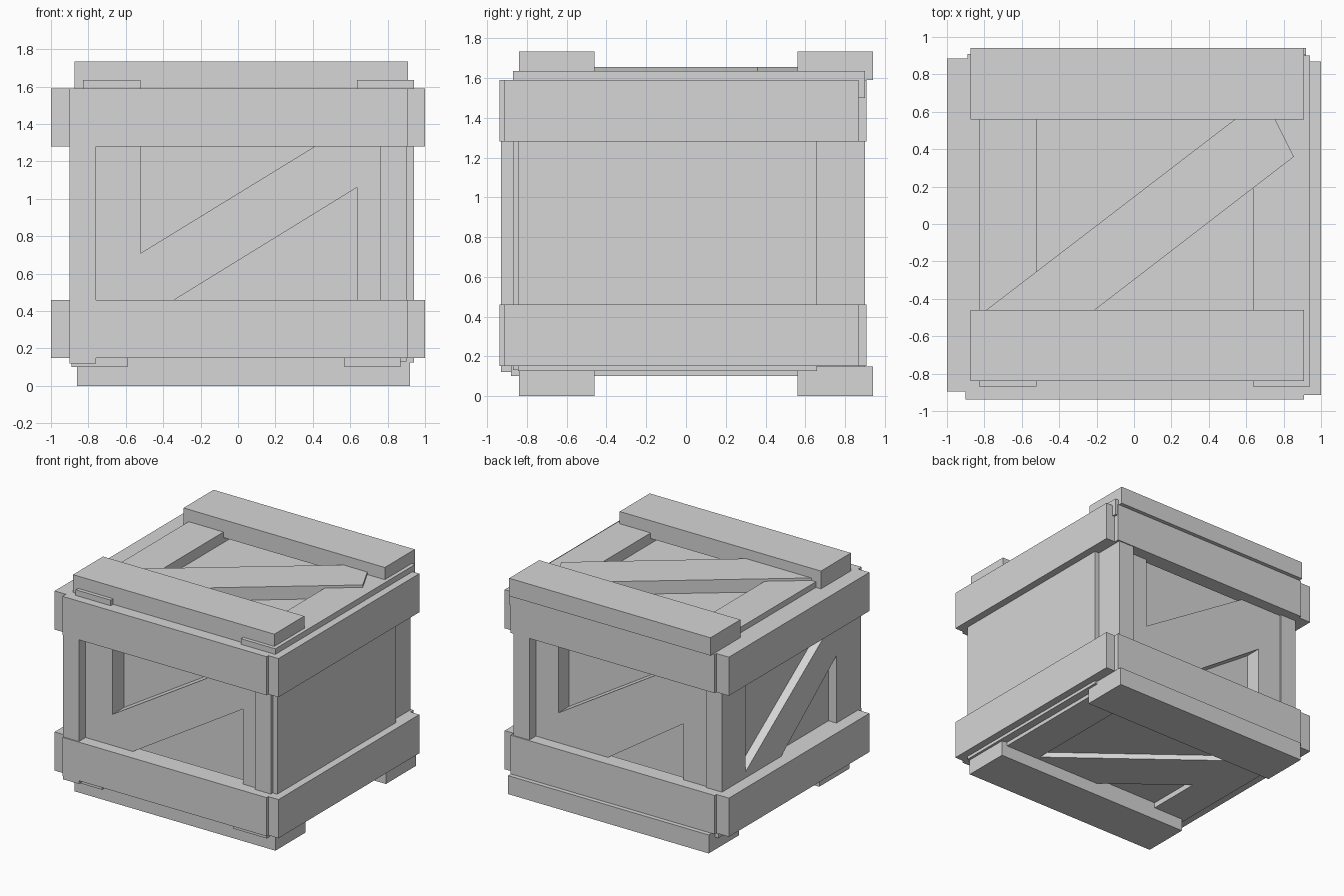
import bpy
import bmesh
from mathutils import Vector

cube = bpy.data.objects.get("Cube")
if cube:
    bpy.data.objects.remove(cube, do_unlink=True)

# One plain grey for the whole crate
grey = bpy.data.materials.new("crate_grey")
grey.use_nodes = True
grey.diffuse_color = (0.67, 0.67, 0.67, 1)
grey.node_tree.nodes["Principled BSDF"].inputs["Base Color"].default_value = grey.diffuse_color


def finish(name, bm):
    bmesh.ops.recalc_face_normals(bm, faces=bm.faces)
    mesh = bpy.data.meshes.new(name)
    bm.to_mesh(mesh)
    bm.free()
    mesh.materials.append(grey)
    obj = bpy.data.objects.new(name, mesh)
    bpy.context.scene.collection.objects.link(obj)


def box(name, x, y, z):
    """Board filling the given x, y and z ranges."""
    bm = bmesh.new()
    bmesh.ops.create_cube(bm, size=1)
    for v in bm.verts:
        v.co = Vector(r[0] + (c + 0.5) * (r[1] - r[0]) for r, c in zip((x, y, z), v.co))
    finish(name, bm)


def brace(name, outline, axis, depth):
    """Flat outline in the two other axes, extruded along axis over depth."""
    bm = bmesh.new()
    verts = []
    for p in outline:
        co = list(p)
        co.insert(axis, depth[0])
        verts.append(bm.verts.new(co))
    face = bm.faces.new(verts)
    new = bmesh.ops.extrude_face_region(bm, geom=[face])["geom"]
    move = Vector((0, 0, 0))
    move[axis] = depth[1] - depth[0]
    bmesh.ops.translate(bm, vec=move, verts=[g for g in new if isinstance(g, bmesh.types.BMVert)])
    finish(name, bm)


LOW, HIGH = (0.15, 0.46), (1.28, 1.59)      # heights of the two board rings
UPRIGHT = (0.15, 1.59)
FRONT, BACK = (-0.845, -0.66), (0.66, 0.815)  # depth of front and back frames

# Inner box
box("inner_box", (-0.83, 0.8), (-0.7, 0.68), (0.143, 1.55))

# Rings of horizontal boards
for ring, z in (("lower", LOW), ("upper", HIGH)):
    box(ring + "_front_board", (-0.9, 0.91), (-0.938, -0.78), z)
    box(ring + "_back_board", (-0.89, 0.92), (0.78, 0.908), z)
    box(ring + "_left_board", (0.88, 1), (-0.915, 0.868), z)
    box(ring + "_right_board", (-1, -0.88), (-0.895, 0.885), z)
    box(ring + "_right_rail", (-0.9, -0.76), (-0.93, 0.83), z)

# Left side: frame covered by a plain sheet
box("left_frame", (0.76, 0.9), (-0.87, 0.9), (0.13, 1.59))
box("left_sheet", (0.9, 0.94), (-0.845, 0.66), (0.125, 1.635))

# Right side: two uprights and a diagonal
box("right_front_upright", (-0.9, -0.76), (-0.93, -0.62), (0.12, 1.56))
box("right_back_upright", (-0.9, -0.76), (0.53, 0.83), (0.12, 1.56))
brace("right_diagonal",
      [(0.53, 0.46), (0.53, 0.51), (-0.56, 1.28), (-0.62, 1.28), (-0.62, 1.0), (0.08, 0.46)],
      0, (-0.9, -0.8))

# Front and back: uprights and a diagonal, set in behind the corner edges
box("front_right_upright", (-0.77, -0.52), FRONT, UPRIGHT)
box("front_left_upright", (0.635, 0.77), FRONT, UPRIGHT)
brace("front_diagonal",
      [(-0.52, 0.46), (-0.52, 0.71), (0.41, 1.28), (0.635, 1.28), (0.635, 1.06), (-0.34, 0.46)],
      1, FRONT)
box("back_left_upright", (0.56, 0.77), BACK, UPRIGHT)
box("back_right_upright", (-0.77, -0.55), BACK, UPRIGHT)
brace("back_diagonal",
      [(0.56, 0.46), (0.56, 0.7), (-0.38, 1.28), (-0.55, 1.28), (-0.55, 0.91), (0.12, 0.46)],
      1, BACK)

# Lid: strips, a diagonal and two thick planks
box("lid_right_strip", (-0.83, -0.52), (-0.87, 0.9), (1.5, 1.635))
box("lid_left_strip", (0.635, 0.94), (-0.87, 0.9), (1.5, 1.635))
brace("lid_diagonal",
      [(-0.79, -0.46), (-0.21, -0.46), (0.855, 0.36), (0.755, 0.56), (0.54, 0.56)],
      2, (1.5, 1.655))
box("lid_front_plank", (-0.875, 0.91), (-0.84, -0.46), (1.59, 1.733))
box("lid_back_plank", (-0.875, 0.91), (0.56, 0.94), (1.59, 1.733))

# Base: strips, a diagonal and two thick runners
box("base_right_strip", (-0.89, -0.59), (-0.88, 0.86), (0.1, 0.18))
box("base_left_strip", (0.57, 0.87), (-0.88, 0.86), (0.1, 0.18))
brace("base_diagonal",
      [(0.57, -0.46), (0.57, -0.43), (-0.59, 0.47), (-0.59, -0.01), (-0.02, -0.46)],
      2, (0.1, 0.18))
box("base_front_runner", (-0.86, 0.92), (-0.84, -0.46), (0, 0.148))
box("base_back_runner", (-0.86, 0.92), (0.56, 0.94), (0, 0.148))
